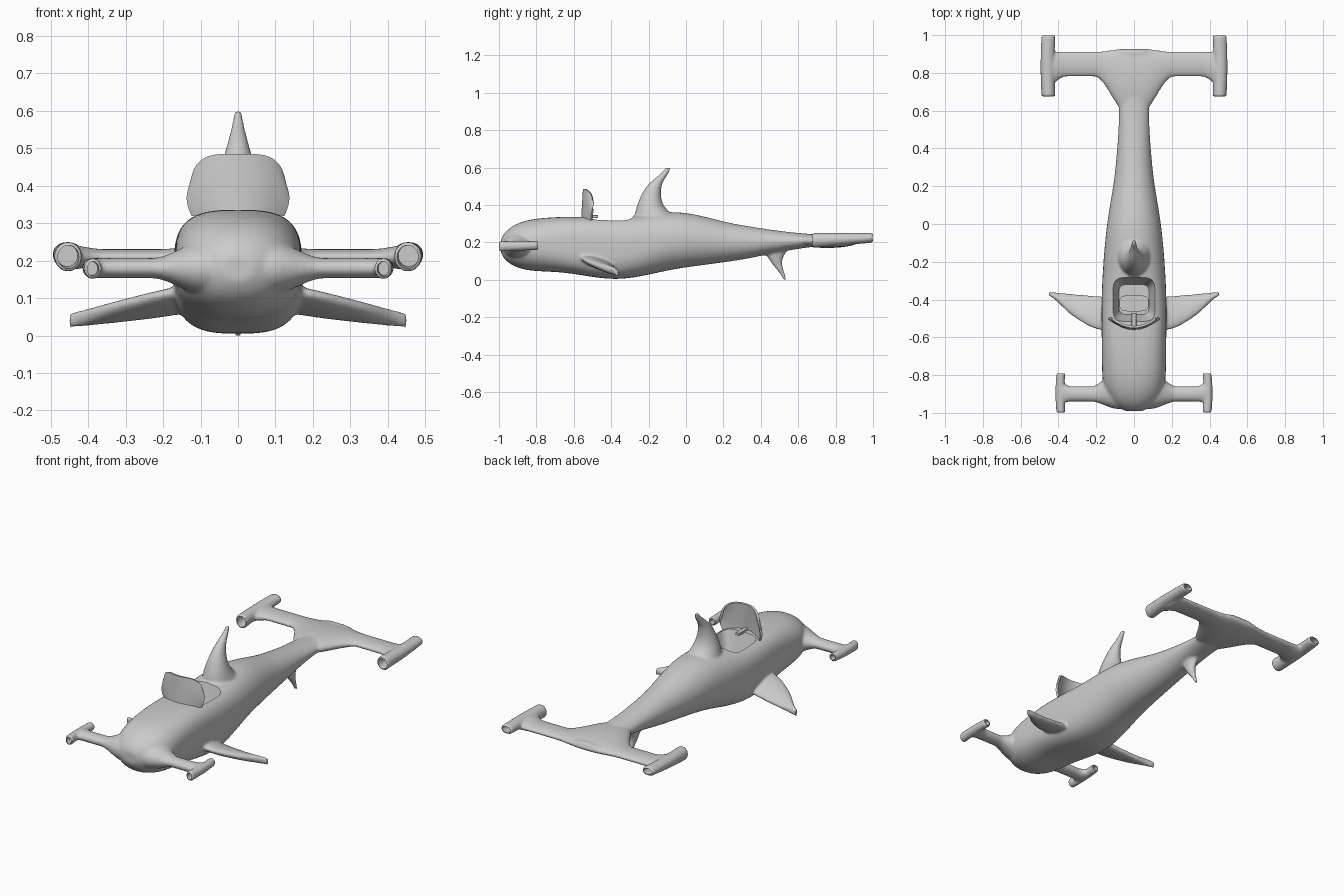
import bpy
import bmesh
from math import cos, sin, pi, exp

cube = bpy.data.objects.get("Cube")
if cube:
    bpy.data.objects.remove(cube)

grey = bpy.data.materials.new("light_grey")
grey.use_nodes = True
grey.diffuse_color = (0.6, 0.6, 0.6, 1)
grey.node_tree.nodes["Principled BSDF"].inputs["Base Color"].default_value = grey.diffuse_color


def curve(values, t):
    """Smooth curve through evenly spaced values, for t from 0 to 1."""
    last = len(values) - 1
    place = min(max(t, 0), 1) * last
    i = min(int(place), last - 1)
    f = place - i
    a, b, c, d = (values[min(max(i + k, 0), last)] for k in (-1, 0, 1, 2))
    return b + f / 2 * (c - a + f * (2 * a - 5 * b + 4 * c - d + f * (3 * (b - c) + d - a)))


def fall(x, start, end):
    """Ease from 1 down to 0 between start and end."""
    t = min(max((x - start) / (end - start), 0), 1)
    return 1 - t * t * (3 - 2 * t)


def signed_power(value, roundness):
    return (1 if value >= 0 else -1) * abs(value) ** (2 / roundness)


def finish(name, bm):
    bmesh.ops.recalc_face_normals(bm, faces=bm.faces)
    mesh = bpy.data.meshes.new(name)
    bm.to_mesh(mesh)
    bm.free()
    mesh.materials.append(grey)
    obj = bpy.data.objects.new(name, mesh)
    bpy.context.scene.collection.objects.link(obj)
    return obj


def loft(bm, axis, section, start=0, stop=1, roundness=2, slope=0, side=1, steps=40, count=40):
    """Skin rounded sections; section(t) gives station, u range and v range."""
    rings = []
    for step in range(steps + 1):
        station, u_low, u_high, v_low, v_high = section(start + (stop - start) * step / steps)
        power = roundness(station) if callable(roundness) else roundness
        ring = []
        for k in range(count):
            angle = 2 * pi * k / count
            du = (u_high - u_low) / 2 * signed_power(cos(angle), power)
            dv = (v_high - v_low) / 2 * signed_power(sin(angle), power)
            u = (u_low + u_high) / 2 + du
            v = (v_low + v_high) / 2 + dv + slope * du
            x, y, z = {"x": (station, u, v), "y": (u, station, v), "z": (v, u, station)}[axis]
            ring.append(bm.verts.new((x * side, y, z)))
        rings.append(ring)
    for ring, following in zip(rings, rings[1:]):
        for k in range(count):
            j = (k + 1) % count
            bm.faces.new((ring[k], ring[j], following[j], following[k]))
    bm.faces.new(rings[0])
    bm.faces.new(rings[-1])


def apply_modifiers(obj):
    graph = bpy.context.evaluated_depsgraph_get()
    graph.update()
    mesh = bpy.data.meshes.new_from_object(obj.evaluated_get(graph))
    obj.modifiers.clear()
    obj.data = mesh


def shade(obj):
    bpy.ops.object.select_all(action="DESELECT")
    obj.select_set(True)
    bpy.context.view_layer.objects.active = obj
    bpy.ops.object.shade_smooth_by_angle(angle=0.7)


# Hull with a rounded nose, boxier amidships
def hull(t):
    y = -0.99 + 1.91 * t ** 1.6
    along = (y + 1) / 1.92
    nose = (1 - (1 - min((y + 0.995) * 4, 1)) ** 3) ** 0.5
    top = curve((0.31, 0.335, 0.335, 0.36, 0.295, 0.25, 0.235), along)
    bottom = curve((0.05, 0.04, 0.005, 0.06, 0.105, 0.165, 0.2), along)
    width = nose * curve((0.165, 0.17, 0.17, 0.147, 0.1, 0.08, 0.1), along)
    middle, half = (top + bottom) / 2, nose * (top - bottom) / 2
    return y, -width, width, middle - half, middle + half


def hull_roundness(y):
    return 2 + 1.2 * exp(-((y + 0.5) / 0.3) ** 2)


# Upright fins, from base to tip
def fin(base, tip, leading, trailing, thickness):
    def section(t):
        half = 0.01 + thickness * (1 - t) ** 1.3
        return base + (tip - base) * t, curve(leading, t), curve(trailing, t), -half, half
    return section


# Paired wings with flared roots and tips
def front_wing(t):
    x = 0.4 * t - 0.01
    root, tip = fall(x, 0.08, 0.23), 1 - fall(x, 0.33, 0.4)
    half = 0.027 + 0.048 * root
    return x, -0.94 - 0.04 * root - 0.01 * tip, -0.86 + 0.08 * root + 0.03 * tip, 0.18 - half, 0.18 + half


def tail_wing(t):
    x = 0.46 * t - 0.01
    root, tip = fall(x, 0.03, 0.21), 1 - fall(x, 0.36, 0.46)
    half = 0.021 + 0.017 * root + 0.012 * tip
    return x, 0.78 - 0.2 * root - 0.05 * tip, 0.912 + 0.018 * root, 0.208 - half, 0.21 + half


def flipper(t):
    middle, half = 0.105 - 0.065 * t, 0.03 - 0.01 * t
    return 0.1 + 0.35 * t, curve((-0.57, -0.55, -0.48, -0.38), t), -0.39 + 0.03 * t, middle - half, middle + half


# Wing-end pods, slightly tilted and tapered
def pod(front, back, x, width, z, height, taper, rim=0):
    def section(t):
        lean = (t - 0.5) * taper
        centre = x + 0.005 * sin(pi * t)
        half = height - lean - rim
        return (front + (back - front) * t, centre - width + rim, centre + width - rim,
                z + lean - half, z + lean + half)
    return section


front_pod = (-1, -0.79, 0.387, 0.024, 0.181, 0.026, 0.005)
tail_pod = (0.675, 1, 0.453, 0.037, 0.217, 0.033, 0.014)

bm = bmesh.new()
loft(bm, "y", hull, roundness=hull_roundness, steps=60)
loft(bm, "z", fin(0.3, 0.6, (-0.28, -0.26, -0.21, -0.11), (-0.03, -0.12, -0.13, -0.08), 0.09))
loft(bm, "z", fin(0.2, 0, (0.39, 0.45, 0.52), (0.56, 0.515, 0.535), 0.03))
for side in (1, -1):
    loft(bm, "x", front_wing, side=side)
    loft(bm, "x", tail_wing, side=side)
    loft(bm, "x", flipper, slope=-0.28, side=side)
    for shape in (front_pod, tail_pod):
        loft(bm, "y", pod(*shape), side=side)
body = finish("body", bm)

# Blend the parts into one skin
remesh = body.modifiers.new("blend", "REMESH")
remesh.mode = "VOXEL"
remesh.voxel_size = 0.007
soften = body.modifiers.new("soften", "SMOOTH")
soften.iterations = 6
apply_modifiers(body)


def carve(bm):
    cutter = finish("cutter", bm)
    cutter.hide_render = True
    cut = body.modifiers.new("cut", "BOOLEAN")
    cut.operation = "DIFFERENCE"
    cut.solver = "EXACT"
    cut.object = cutter
    apply_modifiers(body)
    bpy.data.objects.remove(cutter)


# Cockpit basin with sloping walls
def basin(t):
    half = 0.08 + 0.05 * t
    return 0.21 + 0.17 * t, -0.4 - half, -0.4 + half, -half, half


# Rounded footwell in the basin floor
def footwell(t):
    return 0.14 + 0.12 * t, -0.46, -0.38, -0.075, 0.075


bm = bmesh.new()
loft(bm, "z", basin, roundness=5, steps=6)
carve(bm)

# Footwell and hollow pod mouths
bm = bmesh.new()
loft(bm, "z", footwell, roundness=4, steps=1)
for side in (1, -1):
    for shape in (front_pod, tail_pod):
        mouth = pod(*shape, rim=0.009)
        loft(bm, "y", mouth, -0.1, 0.2, side=side, steps=3)
        loft(bm, "y", mouth, 0.8, 1.1, side=side, steps=3)
carve(bm)
shade(body)

# Curved windshield with rounded upper corners
bm = bmesh.new()
columns, rows = 32, 12
grid = []
for i in range(columns + 1):
    across = 2 * i / columns - 1
    height = 0.085 + 0.08 * (1 - across ** 4) ** 0.5
    column = []
    for j in range(rows + 1):
        up = j / rows
        x = across * (0.12 + 0.013 * sin(pi * up))
        y = -0.555 + 0.05 * across ** 2 + 0.01 * up
        column.append(bm.verts.new((x, y, 0.32 + height * up)))
    grid.append(column)
for left, right in zip(grid, grid[1:]):
    for j in range(rows):
        bm.faces.new((left[j], right[j], right[j + 1], left[j + 1]))
windshield = finish("windshield", bm)
thick = windshield.modifiers.new("thickness", "SOLIDIFY")
thick.thickness = 0.012
thick.offset = 0
apply_modifiers(windshield)
shade(windshield)

# Small control lever behind the windshield
bm = bmesh.new()
loft(bm, "y", lambda t: (-0.55 + 0.08 * t, -0.012, 0.012, 0.33, 0.345), roundness=6, steps=1)
shade(finish("control_lever", bm))
